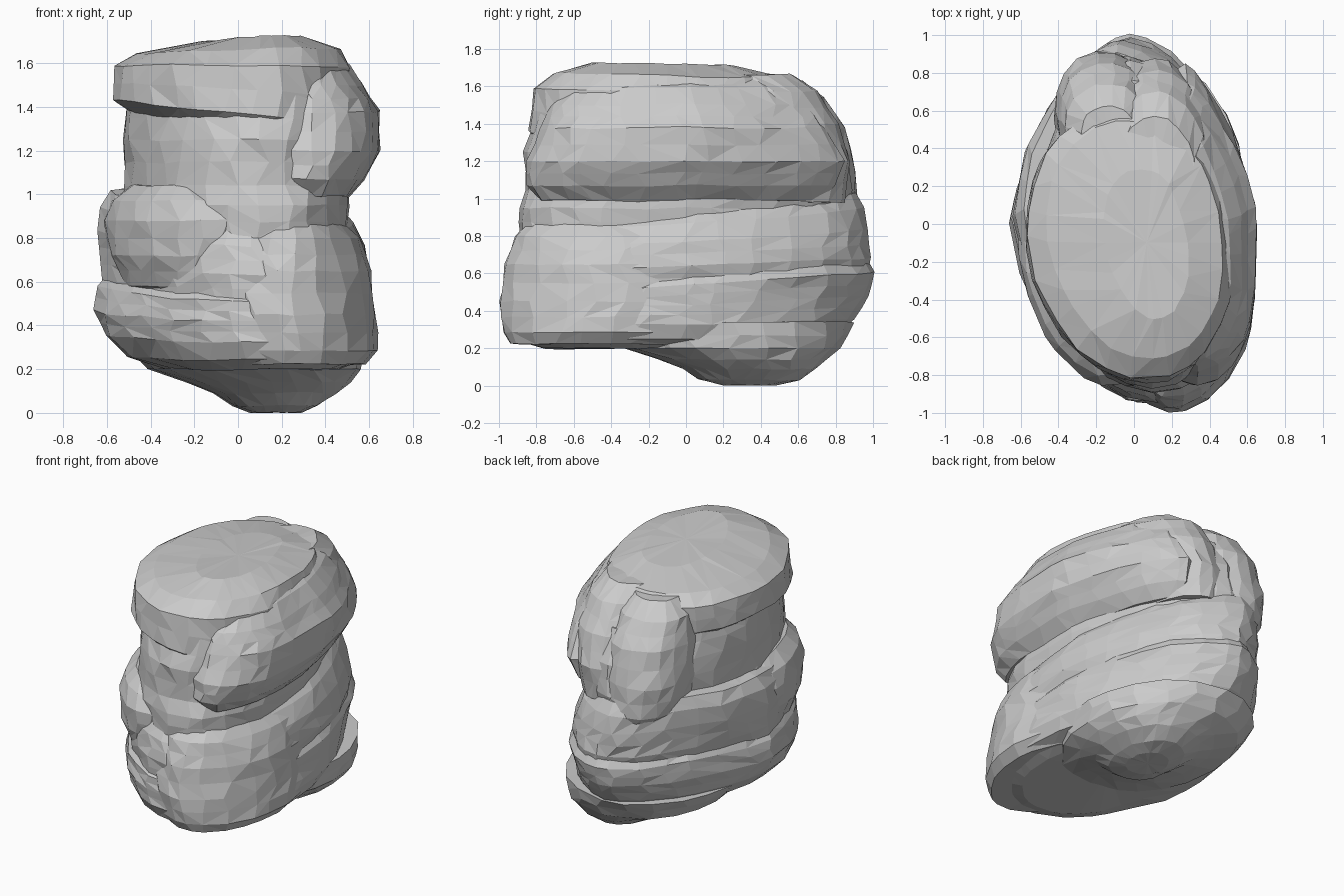
import bpy, bmesh, math, random
from mathutils import Vector, noise

random.seed(4)


def power(v, e):
    return math.copysign(abs(v) ** e, v)


def stone(name, rings, seg=28, front=2.1, back=2.0, lean=0.0,
          base=(0, 0), tilt=(0, 0), rough=0.022):
    """Loft a weathered stone through rings of (z, x0, x1, y0, y1).
    front/back: roundness of each end, lean: front end pushed to +x,
    base/tilt: slope of the lower and upper face along x and y."""
    # extra ring between each pair breaks the walls into smaller facets
    full = []
    for a, b in zip(rings, rings[1:]):
        full.append(a)
        if b[0] - a[0] > 0.1:
            full.append(tuple((p + q) / 2 for p, q in zip(a, b)))
    full.append(rings[-1])
    z_low, z_high = full[0][0], full[-1][0]
    bm = bmesh.new()
    loops = []
    for z, x0, x1, y0, y1 in full:
        t = (z - z_low) / (z_high - z_low)
        cx, cy, rx, ry = (x0 + x1) / 2, (y0 + y1) / 2, (x1 - x0) / 2, (y1 - y0) / 2
        sx = base[0] * (1 - t) + tilt[0] * t
        sy = base[1] * (1 - t) + tilt[1] * t
        loop = []
        for i in range(seg):
            a = math.tau * (i + random.uniform(-0.25, 0.25)) / seg
            c, s = math.cos(a), math.sin(a)
            e = 2 / (back if s > 0 else front)
            x = cx + rx * power(c, e)
            y = cy + ry * power(s, e)
            x += lean * max(0, -y)
            p = Vector((x, y, z + sx * x + sy * y))
            wobble = noise.noise_vector(p * 3.0) * rough
            wobble += Vector([random.uniform(-0.006, 0.006) for _ in range(3)])
            wobble.z *= 0.6
            p += wobble
            p.z = max(p.z, 0)
            loop.append(bm.verts.new(p))
        loops.append(loop)
    for lo, hi in zip(loops, loops[1:]):
        for i in range(seg):
            j = (i + 1) % seg
            a, b, c, d = lo[i], lo[j], hi[j], hi[i]
            if random.random() < 0.5:
                bm.faces.new((a, b, c))
                bm.faces.new((a, c, d))
            else:
                bm.faces.new((a, b, d))
                bm.faces.new((b, c, d))
    # close both ends with a fan
    for loop in (loops[0], loops[-1]):
        mid = bm.verts.new(sum((v.co for v in loop), Vector()) / seg)
        for i in range(seg):
            bm.faces.new((loop[i], loop[(i + 1) % seg], mid))
    bmesh.ops.recalc_face_normals(bm, faces=bm.faces)
    mesh = bpy.data.meshes.new(name)
    bm.to_mesh(mesh)
    bm.free()
    ob = bpy.data.objects.new(name, mesh)
    bpy.context.collection.objects.link(ob)
    return ob


# small foot under the back right
stone("foot_stone", [
    (0.00, 0.05, 0.30, 0.20, 0.48),
    (0.03, -0.03, 0.37, 0.06, 0.60),
    (0.09, -0.12, 0.46, -0.02, 0.69),
    (0.14, -0.24, 0.52, -0.16, 0.75),
    (0.20, -0.42, 0.57, -0.34, 0.83),
    (0.34, -0.54, 0.58, -0.45, 0.90)], seg=20, rough=0.012)

# wide bottom layer
stone("lower_slab", [
    (0.20, -0.36, 0.42, -0.78, 0.50),
    (0.25, -0.52, 0.57, -0.92, 0.80),
    (0.34, -0.61, 0.60, -0.95, 0.90),
    (0.45, -0.65, 0.60, -0.95, 0.97),
    (0.56, -0.63, 0.60, -0.94, 1.00),
    (0.61, -0.59, 0.56, -0.89, 0.97)],
    back=1.65, lean=0.14, tilt=(-0.04, 0.06))

# pointed stone forming the lower front right
stone("front_right_stone", [
    (0.22, -0.16, 0.56, -0.95, 0.10),
    (0.28, -0.26, 0.62, -0.98, 0.20),
    (0.45, -0.30, 0.61, -1.00, 0.30),
    (0.65, -0.28, 0.59, -0.97, 0.30),
    (0.80, -0.24, 0.54, -0.92, 0.30),
    (0.88, -0.12, 0.46, -0.84, 0.20)], seg=22, front=1.75, lean=0.06, rough=0.012)

# second layer
stone("middle_slab", [
    (0.35, -0.52, 0.52, -0.88, 0.80),
    (0.52, -0.59, 0.57, -0.94, 0.94),
    (0.66, -0.62, 0.59, -0.94, 0.98),
    (0.80, -0.64, 0.56, -0.91, 0.98),
    (0.90, -0.63, 0.51, -0.85, 0.96),
    (0.97, -0.59, 0.45, -0.78, 0.92),
    (1.00, -0.45, 0.32, -0.60, 0.75)],
    back=1.65, lean=0.16, tilt=(-0.07, 0.06))

# round boulder on the front left, following the outline
stone("front_left_boulder", [
    (0.53, -0.54, -0.30, -0.70, -0.20),
    (0.58, -0.63, -0.22, -0.78, -0.05),
    (0.72, -0.69, -0.15, -0.84, 0.05),
    (0.88, -0.70, -0.13, -0.86, 0.10),
    (0.97, -0.67, -0.20, -0.80, 0.05),
    (1.04, -0.58, -0.32, -0.70, -0.05)], seg=18, lean=0.35, rough=0.01)

# recessed core between the layers
stone("neck", [
    (0.80, -0.52, 0.47, -0.89, 0.86),
    (0.95, -0.53, 0.49, -0.90, 0.88),
    (1.04, -0.53, 0.49, -0.87, 0.90),
    (1.25, -0.54, 0.50, -0.86, 0.87),
    (1.45, -0.52, 0.50, -0.80, 0.76)], back=1.65, lean=0.15)

# long overhanging ledge on the right
stone("right_ledge", [
    (0.99, 0.02, 0.49, -0.78, 0.70),
    (1.07, -0.06, 0.56, -0.85, 0.80),
    (1.20, -0.10, 0.63, -0.85, 0.85),
    (1.38, -0.10, 0.64, -0.77, 0.76),
    (1.50, -0.10, 0.57, -0.72, 0.66),
    (1.59, -0.05, 0.50, -0.62, 0.56),
    (1.65, 0.02, 0.40, -0.45, 0.46)], back=1.5, lean=0.1)

# flat cap
stone("top_slab", [
    (1.30, -0.50, 0.40, -0.76, 0.52),
    (1.37, -0.59, 0.48, -0.84, 0.60),
    (1.58, -0.58, 0.49, -0.82, 0.60),
    (1.65, -0.48, 0.45, -0.71, 0.55),
    (1.71, -0.18, 0.26, -0.50, 0.30)],
    front=2.0, back=2.1, lean=0.14, base=(-0.14, 0), tilt=(0.03, -0.02))

# upright boulder on the back
stone("back_boulder", [
    (0.88, -0.33, 0.00, 0.30, 0.88),
    (0.95, -0.40, 0.10, 0.25, 0.92),
    (1.15, -0.42, 0.12, 0.25, 0.91),
    (1.38, -0.40, 0.10, 0.25, 0.85),
    (1.54, -0.36, 0.06, 0.30, 0.74),
    (1.63, -0.28, 0.00, 0.36, 0.62)], seg=18, front=2.3, back=2.2, rough=0.01)

# shoulder filling the back right under the cap
stone("back_shoulder", [
    (0.98, -0.14, 0.34, 0.00, 0.85),
    (1.20, -0.18, 0.40, 0.00, 0.88),
    (1.40, -0.18, 0.41, 0.00, 0.82),
    (1.57, -0.15, 0.38, 0.00, 0.70),
    (1.66, -0.10, 0.32, 0.00, 0.57)], seg=20, back=1.9, rough=0.012)
